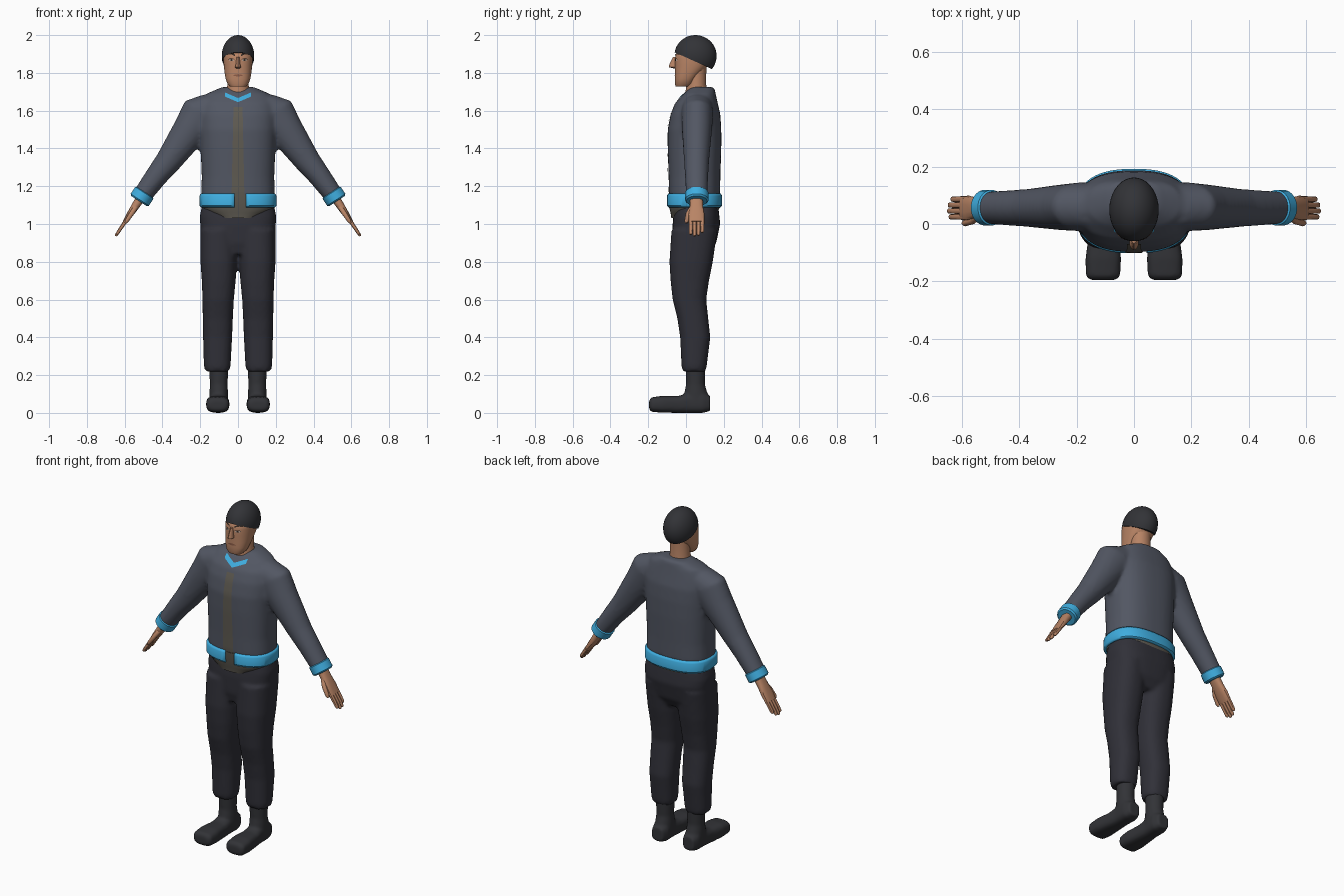
import bpy, bmesh, math
from mathutils import Vector
from mathutils.bvhtree import BVHTree

if "Cube" in bpy.data.objects:
    bpy.data.objects.remove(bpy.data.objects["Cube"])


def material(name, r, g, b):
    m = bpy.data.materials.new(name)
    m.diffuse_color = (r, g, b, 1)
    m.use_nodes = True
    m.node_tree.nodes["Principled BSDF"].inputs["Base Color"].default_value = m.diffuse_color
    return m


JACKET = material("slate_grey", 0.085, 0.095, 0.125)
BLUE = material("sky_blue", 0.05, 0.42, 0.74)
SHIRT = material("olive_brown", 0.115, 0.105, 0.085)
TROUSERS = material("charcoal", 0.030, 0.030, 0.040)
HAT = material("dark_grey", 0.032, 0.033, 0.038)
SKIN = material("skin", 0.48, 0.23, 0.13)
DARK = material("brow_brown", 0.035, 0.022, 0.016)
LIPS = material("lip_brown", 0.27, 0.11, 0.065)
WHITE = material("eye_white", 0.55, 0.50, 0.45)

ARM = Vector((0.55, 0, -0.835))
X, Y, Z = Vector((1, 0, 0)), Vector((0, 1, 0)), Vector((0, 0, 1))
AXES = {"z": (X, Y), "y": (X, Z), "arm": (Vector((0.835, 0, 0.55)), Y)}


def loft(bm, rings, axis="z", n=24, p=2.0, side=1, caps=True):
    """Skin superellipse rings (x, y, z, half_u, half_v)."""
    u, v = AXES[axis]
    loops = []
    for x, y, z, a, b in rings:
        loop = []
        for i in range(n):
            t = 2 * math.pi * (i + 0.5) / n
            c, s = math.cos(t), math.sin(t)
            co = Vector((x, y, z))
            co += u * a * math.copysign(abs(c) ** (2 / p), c)
            co += v * b * math.copysign(abs(s) ** (2 / p), s)
            co.x *= side
            loop.append(bm.verts.new(co))
        loops.append(loop)
    for l0, l1 in zip(loops, loops[1:]):
        for i in range(n):
            j = (i + 1) % n
            bm.faces.new((l0[i], l0[j], l1[j], l1[i]))
    if caps:
        bm.faces.new(loops[0])
        bm.faces.new(loops[-1])


def finish(name, bm, mat, voxel=0, smooth=4, angle=40):
    bmesh.ops.recalc_face_normals(bm, faces=bm.faces[:])
    me = bpy.data.meshes.new(name)
    bm.to_mesh(me)
    bm.free()
    me.materials.append(mat)
    ob = bpy.data.objects.new(name, me)
    bpy.context.collection.objects.link(ob)
    if voxel:
        r = ob.modifiers.new("blend", "REMESH")
        r.mode = "VOXEL"
        r.voxel_size = voxel
        r.use_smooth_shade = True
        s = ob.modifiers.new("soften", "SMOOTH")
        s.factor = 0.5
        s.iterations = smooth
    else:
        bpy.ops.object.select_all(action="DESELECT")
        ob.select_set(True)
        bpy.context.view_layer.objects.active = ob
        bpy.ops.object.shade_smooth_by_angle(angle=math.radians(angle))
    return ob


def surface(ob):
    return BVHTree.FromObject(ob, bpy.context.evaluated_depsgraph_get())


def plate(name, tree, mat, nu, nv, f, lift=0.004):
    """Thin patch laid on the front of a surface; f(u, v) gives (x, z)."""
    bm = bmesh.new()
    grid = []
    for i in range(nu + 1):
        row = []
        for j in range(nv + 1):
            x, z = f(i / nu, j / nv)
            hit = tree.ray_cast(Vector((x, -1, z)), Y)[0]
            row.append(bm.verts.new((x, (hit.y if hit else 0) - lift, z)))
        grid.append(row)
    for i in range(nu):
        for j in range(nv):
            bm.faces.new((grid[i][j], grid[i + 1][j], grid[i + 1][j + 1], grid[i][j + 1]))
    ob = finish(name, bm, mat)
    if ob.data.polygons[0].normal.y > 0:
        ob.data.flip_normals()
    return ob


# Jacket: torso and sleeves blended together
bm = bmesh.new()
loft(bm, [(0, .045, 1.14, .195, .135), (0, .045, 1.25, .192, .137), (0, .045, 1.40, .198, .142),
          (0, .045, 1.50, .203, .142), (0, .05, 1.58, .205, .132), (0, .055, 1.64, .195, .113),
          (0, .072, 1.69, .165, .085), (0, .088, 1.725, .085, .062)], n=40, p=2.5)
for s in (1, -1):
    loft(bm, [(.11, .06, 1.635, .09, .08), (.185, .06, 1.588, .116, .085), (.25, .058, 1.5, .094, .08),
              (.37, .056, 1.33, .069, .066), (.43, .056, 1.255, .06, .062),
              (.515, .057, 1.14, .05, .056)], "arm", side=s)
jacket = finish("jacket", bm, JACKET, 0.012)

# Front stripe and collar trim laid on the jacket
tree = surface(jacket)
plate("front_stripe", tree, SHIRT, 4, 24,
      lambda u, v: ((u - .5) * (.068 - .02 * v), 1.15 + .47 * v))
plate("collar_trim", tree, BLUE, 12, 3,
      lambda u, v: ((u - .5) * .14, 1.645 + .03 * abs(2 * u - 1) + .022 * v))

# Shirt hem showing under the jacket
bm = bmesh.new()
loft(bm, [(0, .035, 1.033, .12, .113), (0, .04, 1.06, .165, .122), (0, .045, 1.085, .190, .134),
          (0, .045, 1.155, .186, .140)], n=40, p=2.4)
finish("shirt_hem", bm, SHIRT)

# Waistband, open at the front
bm = bmesh.new()
loft(bm, [(0, .045, 1.088, .196, .138), (0, .045, 1.098, .204, .147),
          (0, .045, 1.148, .204, .147), (0, .045, 1.162, .196, .139)], n=64, p=2.5, caps=False)
bmesh.ops.delete(bm, geom=[f for f in bm.faces if abs(f.calc_center_median().x - .005) < .035
                           and f.calc_center_median().y < 0], context="FACES")
band = finish("waistband", bm, BLUE)
sol = band.modifiers.new("thickness", "SOLIDIFY")
sol.thickness = 0.02
sol.offset = -1

# Trousers: hips and legs blended together
bm = bmesh.new()
loft(bm, [(0, .035, .84, .15, .09), (0, .045, .90, .19, .115), (0, .055, 1.0, .200, .126),
          (0, .055, 1.04, .203, .122), (0, .055, 1.10, .19, .115)], n=40, p=2.7)
for s in (1, -1):
    loft(bm, [(.11, .043, .22, .064, .062), (.11, .043, .25, .071, .067), (.108, .049, .40, .077, .08),
              (.107, .036, .50, .080, .082), (.105, .018, .60, .083, .089), (.102, .020, .70, .090, .102),
              (.102, .027, .80, .097, .115), (.102, .045, .97, .098, .122)], p=2.4, side=s)
finish("trousers", bm, TROUSERS, 0.011, 3)

# Boots
for s, label in ((1, "left"), (-1, "right")):
    bm = bmesh.new()
    loft(bm, [(.108, -.195, .043, .045, .026), (.108, -.18, .044, .06, .039), (.107, -.12, .046, .062, .045),
              (.105, -.04, .045, .053, .045), (.103, .02, .052, .048, .052), (.102, .09, .055, .05, .055),
              (.102, .128, .05, .036, .04)], "y", p=3, side=s)
    loft(bm, [(.102, .055, .05, .05, .065), (.102, .052, .11, .049, .060), (.102, .05, .15, .047, .05),
              (.102, .05, .26, .052, .053)], side=s)
    finish(label + "_boot", bm, HAT, 0.009, 3)

    # Cuff
    bm = bmesh.new()
    mid = Vector((.509, .057, 1.145))
    loft(bm, [(*(mid + ARM * t), r, r + .004) for t, r in
              ((-.03, .05), (-.024, .058), (.02, .058), (.028, .05))], "arm", side=s)
    finish(label + "_cuff", bm, BLUE)

    # Hand: palm, four fingers and thumb
    bm = bmesh.new()
    wrist = Vector((.52, .055, 1.13))
    loft(bm, [(*(wrist + ARM * t), a, b) for t, a, b in
              ((0, .024, .034), (.05, .021, .036), (.10, .017, .044), (.145, .012, .042))],
         "arm", n=14, p=2.6, side=s)
    for k, length in enumerate((.222, .232, .228, .21)):
        y = .025 + .0205 * k
        loft(bm, [(*(Vector((wrist.x, y, wrist.z)) + ARM * t), a, b) for t, a, b in
                  ((.12, .011, .0105), (.19, .0095, .0098), (length - .006, .008, .009),
                   (length, .004, .005))], "arm", n=10, p=2.5, side=s)
    for_thumb = [(.045, .035, .014, .016), (.085, .012, .013, .013),
                 (.135, .003, .011, .011), (.15, .003, .005, .006)]
    loft(bm, [((wrist + ARM * t).x - .006, y, (wrist + ARM * t).z, a, b) for t, y, a, b in for_thumb],
         "arm", n=10, side=s)
    finish(label + "_hand", bm, SKIN)

# Head and neck
bm = bmesh.new()
loft(bm, [(0, -.018, 1.727, .042, .036), (0, -.010, 1.742, .056, .049), (0, -.002, 1.77, .066, .057),
          (0, .012, 1.80, .071, .071), (0, .03, 1.84, .076, .088), (0, .034, 1.875, .078, .092),
          (0, .036, 1.90, .077, .09), (0, .045, 1.95, .06, .06)], n=32, p=2.4)
head = finish("head", bm, SKIN)
bm = bmesh.new()
loft(bm, [(0, .055, 1.62, .075, .07), (0, .055, 1.69, .064, .06), (0, .055, 1.74, .056, .052),
          (0, .058, 1.83, .056, .05)])
finish("neck", bm, SKIN)

# Nose
bm = bmesh.new()
loft(bm, [(0, -.052, 1.824, .011, .014), (0, -.066, 1.830, .016, .025), (0, -.064, 1.846, .012, .024),
          (0, -.056, 1.885, .008, .012)], n=10)
finish("nose", bm, SKIN)

# Painted face details
tree = surface(head)
for s, label in ((1, "left"), (-1, "right")):
    plate(label + "_brow", tree, DARK, 6, 1,
          lambda u, v: (s * (.016 + .042 * u), 1.888 + .010 * math.sin(2.4 * u) + .009 * v))
    plate(label + "_eye", tree, WHITE, 6, 2,
          lambda u, v: (s * (.020 + .030 * u), 1.868 + (v - .5) * .012 * math.sin(math.pi * u)), .002)
    plate(label + "_pupil", tree, DARK, 2, 2,
          lambda u, v: (s * (.030 + .010 * u), 1.863 + .010 * v), .004)
    plate(label + "_lash", tree, DARK, 6, 1,
          lambda u, v: (s * (.018 + .034 * u), 1.869 + .006 * math.sin(math.pi * u) + .003 * v), .003)
plate("mouth", tree, LIPS, 8, 2,
      lambda u, v: ((u - .5) * .056, 1.787 + (v - .5) * .012 * math.sin(math.pi * u)), .003)

# Knit cap, trimmed along a line that drops to the back
bm = bmesh.new()
bmesh.ops.create_uvsphere(bm, u_segments=36, v_segments=24, radius=1)
for v in bm.verts:
    v.co = Vector((v.co.x * .086, .05 + v.co.y * .112, 1.89 + v.co.z * .11))
bmesh.ops.bisect_plane(bm, geom=bm.verts[:] + bm.edges[:] + bm.faces[:], plane_co=(0, 0, 1.882),
                       plane_no=(0, .45, 1), clear_inner=True)
bmesh.ops.holes_fill(bm, edges=[e for e in bm.edges if e.is_boundary], sides=0)
finish("knit_cap", bm, HAT)
